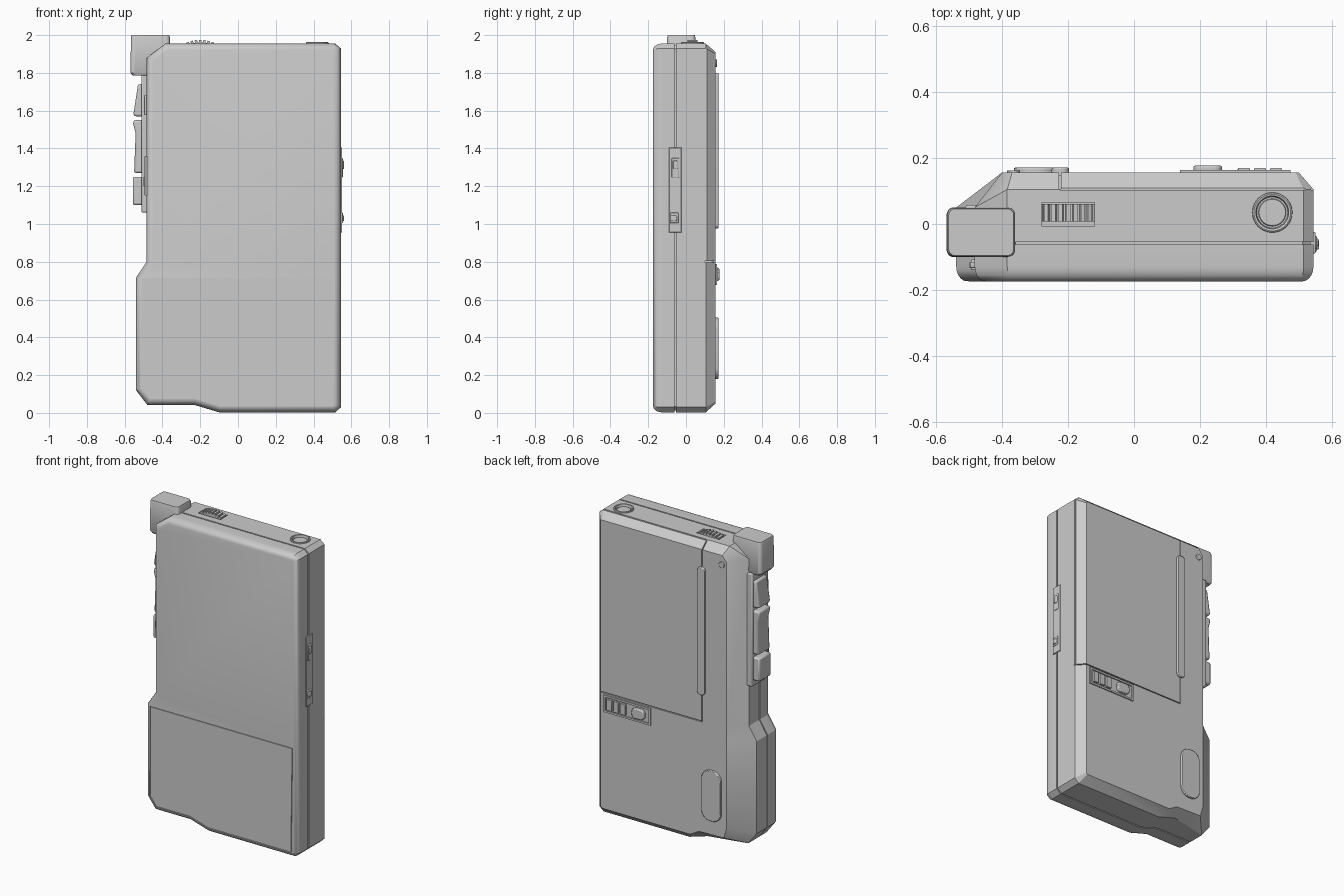
import bpy, bmesh, math
from mathutils import Vector

if "Cube" in bpy.data.objects:
    bpy.data.objects.remove(bpy.data.objects["Cube"])


def finish(name, bm, bevel=0.0, seg=2):
    bmesh.ops.recalc_face_normals(bm, faces=bm.faces[:])
    me = bpy.data.meshes.new(name)
    bm.to_mesh(me)
    bm.free()
    ob = bpy.data.objects.new(name, me)
    bpy.context.collection.objects.link(ob)
    if bevel:
        m = ob.modifiers.new("bevel", 'BEVEL')
        m.width, m.segments, m.limit_method = bevel, seg, 'ANGLE'
    return ob


def smooth(ob, angle=30):
    bpy.ops.object.select_all(action='DESELECT')
    ob.select_set(True)
    bpy.context.view_layer.objects.active = ob
    bpy.ops.object.shade_smooth_by_angle(angle=math.radians(angle))


def loft(name, rings, bevel=0.0, seg=2):
    """Skin equal-length rings of 3D points and cap both ends."""
    bm = bmesh.new()
    vs = [[bm.verts.new(p) for p in r] for r in rings]
    n = len(rings[0])
    for a, b in zip(vs, vs[1:]):
        for i in range(n):
            j = (i + 1) % n
            bm.faces.new((a[i], a[j], b[j], b[i]))
    bm.faces.new(vs[0])
    bm.faces.new(vs[-1][::-1])
    ob = finish(name, bm, bevel, seg)
    smooth(ob)
    return ob


def prism(name, pts, y0, y1, bevel=0.0):
    return loft(name, [[(x, y, z) for x, z in pts] for y in (y0, y1)], bevel)


def box(name, x0, x1, y0, y1, z0, z1, bevel=0.0, seg=2):
    return loft(name, [[(x0, y0, z), (x1, y0, z), (x1, y1, z), (x0, y1, z)] for z in (z0, z1)], bevel, seg)


def rrect(x0, x1, z0, z1, r, n=6):
    pts = []
    for k, (cx, cz) in enumerate([(x1 - r, z1 - r), (x0 + r, z1 - r), (x0 + r, z0 + r), (x1 - r, z0 + r)]):
        for i in range(n + 1):
            a = math.pi / 2 * (k + i / n)
            pts.append((cx + r * math.cos(a), cz + r * math.sin(a)))
    return pts


def inset(pts, d):
    """Mitred inward offset of a counter-clockwise outline."""
    out = []
    for i, p in enumerate(pts):
        a, b, c = Vector(pts[i - 1]), Vector(p), Vector(pts[(i + 1) % len(pts)])
        e, f = (b - a).normalized(), (c - b).normalized()
        n1, n2 = Vector((-e.y, e.x)), Vector((-f.y, f.x))
        out.append(tuple(b + (n1 + n2) * d / (1 + n1.dot(n2))))
    return out


def circle(cx, cy, z, r, n=40):
    return [(cx + r * math.cos(2 * math.pi * i / n), cy + r * math.sin(2 * math.pi * i / n), z) for i in range(n)]


def slit(p, q, y0, y1, w=0.006):
    """Narrow cutter along a line in the xz plane."""
    p, q = Vector(p), Vector(q)
    d = (q - p).normalized() * w / 2
    n = Vector((-d.y, d.x))
    return prism("cutter", [tuple(v) for v in (p - d - n, q + d - n, q + d + n, p - d + n)], y0, y1)


def cut(ob, cutters):
    for c in cutters:
        c.hide_render = True
        m = ob.modifiers.new("cut", 'BOOLEAN')
        m.operation, m.solver, m.object = 'DIFFERENCE', 'EXACT', c
        bpy.context.view_layer.objects.active = ob
        bpy.ops.object.modifier_apply(modifier=m.name)
        bpy.data.objects.remove(c)
    smooth(ob)


# Body outline: x, z, depth where the back chamfer starts, inner x, inner z
OUT = [(0.515, 0.003, .105, 0.49, 0.05), (0.545, 0.03, .105, 0.50, 0.06),
       (0.545, 1.93, .105, 0.50, 1.90), (0.515, 1.955, .105, 0.49, 1.91),
       (-0.385, 1.955, .105, -0.37, 1.91), (-0.484, 1.88, .05, -0.40, 1.87),
       (-0.484, 0.80, .05, -0.40, 0.80), (-0.54, 0.715, .05, -0.40, 0.715),
       (-0.54, 0.12, .05, -0.40, 0.16), (-0.48, 0.042, .05, -0.38, 0.09),
       (-0.23, 0.042, .105, -0.20, 0.085), (-0.10, 0.003, .105, -0.14, 0.05)]
outline = [(o[0], o[1]) for o in OUT]
BACK = 0.157

# Front shell with rounded front rim
rings = [[(x, -0.062, z) for x, z in outline]]
for i in range(6):
    a = math.pi / 2 * i / 5
    rings.append([(x, -0.129 - 0.045 * math.sin(a), z) for x, z in inset(outline, 0.033 * (1 - math.cos(a)))])
front = loft("front_shell", rings)
rim = inset(outline, 0.034)
cover = [(-0.505, 0.71), rim[8], rim[9], rim[10], rim[11], rim[0], (0.511, 0.71), (-0.505, 0.71)]
cut(front, [slit(p, q, -0.2, -0.168) for p, q in zip(cover, cover[1:])])

# Back shell with chamfers and the sloping grip side
back = loft("back_shell", [[(x, -0.054, z) for x, z in outline],
                           [(o[0], o[2], o[1]) for o in OUT],
                           [(o[3], BACK, o[4]) for o in OUT]])
cut(back, [slit((-0.225, 0.80), (0.50, 0.80), 0.149, 0.2),
           slit((0.49, 0.80), (0.56, 0.80), 0.1, 0.2),
           slit((-0.225, 0.80), (-0.225, 1.91), 0.149, 0.2),
           slit((-0.225, 1.90), (-0.225, 1.97), 0.107, 0.2),
           box("cutter", -0.225, 0.56, 0.104, 0.110, 1.948, 1.97),
           box("cutter", 0.538, 0.56, 0.104, 0.110, 0.80, 1.97),
           box("cutter", -0.28, -0.12, -0.008, 0.065, 1.92, 1.98),
           loft("cutter", [circle(0.42, 0.035, z, 0.056) for z in (1.92, 1.98)])])

# Inner core closing the seam groove
prism("seam_core", inset(outline, 0.009), -0.08, -0.03)

# Microphone block on the top left corner
prof = rrect(-0.568, -0.36, -0.10, 0.05, 0.022)
loft("microphone_block", [[(x * s - 0.464 * (1 - s), y * s - 0.025 * (1 - s), z) for x, y in prof]
                          for z, s in ((1.785, .90), (1.80, 1.01), (1.99, .99), (2.0, .95))])

# Side key strip and keys
box("key_base", -0.512, -0.46, -0.085, 0.058, 1.06, 1.79, 0.008)
keys = [[(-0.49, 1.57), (-0.49, 1.74), (-0.53, 1.74), (-0.537, 1.69), (-0.553, 1.585), (-0.55, 1.57)],
        [(-0.49, 1.27), (-0.49, 1.55), (-0.553, 1.55), (-0.555, 1.53), (-0.542, 1.48), (-0.550, 1.27)],
        [(-0.49, 1.10), (-0.49, 1.25), (-0.557, 1.25), (-0.557, 1.10)]]
for i, pts in enumerate(keys):
    prism("side_key_%d" % (i + 1), pts, -0.073, 0.045, 0.01)
box("side_switch_plate", -0.494, -0.47, -0.14, -0.108, 1.15, 1.36, 0.003)
box("side_switch", -0.50, -0.47, -0.133, -0.115, 1.20, 1.25, 0.004)
box("side_light", -0.498, -0.47, -0.133, -0.115, 1.58, 1.68, 0.004)

# Ribbed thumb wheel in the top slot
gear, teeth = [], 48
for i in range(teeth):
    for f, r in ((-.28, .175), (.28, .175), (.36, .162), (.64, .162)):
        a = 2 * math.pi * (i + f) / teeth
        gear.append((-0.20 + r * math.cos(a), 1.80 + r * math.sin(a)))
prism("thumb_wheel", gear, 0.008, 0.06)

# Round socket
loft("socket_ring", [circle(0.42, 0.035, z, r) for z, r in
                     ((1.93, .056), (1.955, .056), (1.955, .061), (1.961, .060), (1.963, .056),
                      (1.961, .050), (1.945, .047), (1.945, .042), (1.950, .040))])

# Right side switch panel
box("switch_panel", 0.53, 0.551, -0.09, -0.024, 0.955, 1.405, 0.003)
side = [("slider_frame", 0.555, -0.076, -0.036, 1.245, 1.35), ("slider_knob", 0.561, -0.068, -0.044, 1.29, 1.335),
        ("lock_frame", 0.555, -0.085, -0.04, 1.005, 1.06), ("lock_knob", 0.562, -0.078, -0.048, 1.015, 1.045)]
for name, x, y0, y1, z0, z1 in side:
    box(name, 0.54, x, y0, y1, z0, z1, 0.004)

# Back details: door slider, thumb pad, pin
prism("door_slide", rrect(-0.25, -0.197, 0.975, 1.80, 0.022), 0.14, 0.171, 0.004)
prism("thumb_pad", rrect(-0.365, -0.228, 0.18, 0.505, 0.06), 0.14, 0.171, 0.004)
prism("pin", rrect(-0.386, -0.346, 1.83, 1.87, 0.02), 0.14, 0.163, 0.004)

# Counter panel on the back: frame, bars and reset button
for name, b in {"frame_bottom": (0.14, 0.475, 0.678, 0.69), "frame_top": (0.14, 0.475, 0.776, 0.788),
                "frame_left": (0.14, 0.152, 0.678, 0.788), "frame_right": (0.463, 0.475, 0.678, 0.788)}.items():
    box("counter_" + name, b[0], b[1], 0.15, 0.164, b[2], b[3])
for i in range(3):
    x = 0.315 + 0.049 * i
    box("counter_window_%d" % (i + 1), x, x + 0.037, 0.15, 0.170, 0.697, 0.769, 0.003)
prism("reset_button", rrect(0.18, 0.268, 0.70, 0.766, 0.025), 0.14, 0.177, 0.006)
